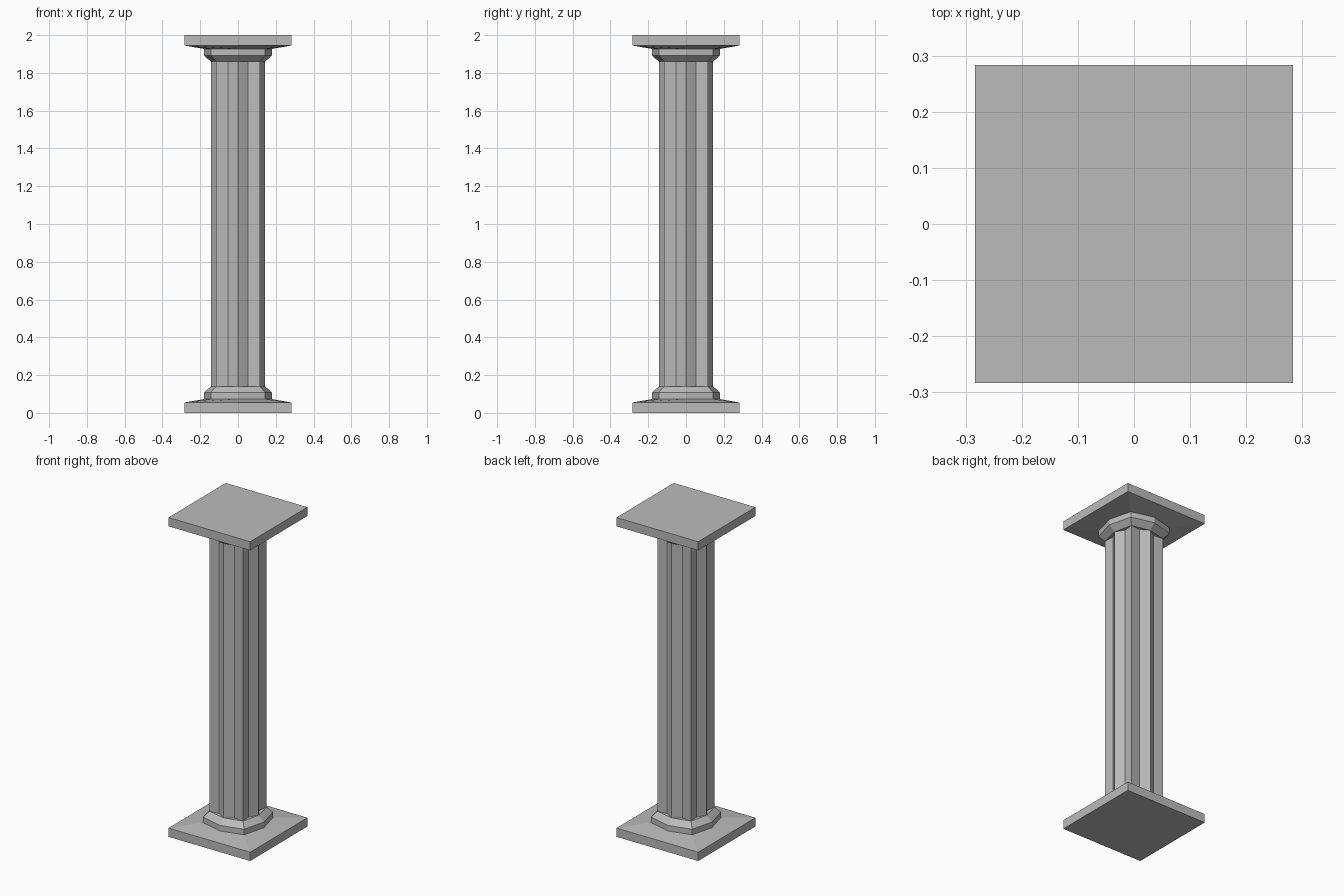
import bpy, bmesh

cube = bpy.data.objects.get("Cube")
if cube:
    bpy.data.objects.remove(cube, do_unlink=True)

stone = bpy.data.materials.new("grey_stone")
stone.use_nodes = True
grey = (0.5, 0.5, 0.5, 1)
stone.diffuse_color = grey
stone.node_tree.nodes["Principled BSDF"].inputs["Base Color"].default_value = grey


def ring(side, corner, groove=None):
    """Outline with four side points, four corners and optional grooves between them."""
    quarter = [(side, 0), (corner, corner)]
    if groove:
        deep, wide = groove
        quarter = [(side, 0), (deep, wide), (corner, corner), (wide, deep)]
    points = []
    for _ in range(4):
        points += quarter
        quarter = [(-y, x) for x, y in quarter]
    return points


def loft(name, levels, flip=False):
    """Stack outlines at given heights, bridge them and cap both ends."""
    bm = bmesh.new()
    rows = []
    for z, outline in levels:
        height = 2 - z if flip else z
        rows.append([bm.verts.new((x, y, height)) for x, y in outline])
    for low, high in zip(rows, rows[1:]):
        for i in range(len(low)):
            j = (i + 1) % len(low)
            bm.faces.new((low[i], low[j], high[j], high[i]))
    bm.faces.new(rows[0])
    bm.faces.new(rows[-1])
    bmesh.ops.recalc_face_normals(bm, faces=bm.faces)
    mesh = bpy.data.meshes.new(name)
    bm.to_mesh(mesh)
    bm.free()
    mesh.materials.append(stone)
    obj = bpy.data.objects.new(name, mesh)
    bpy.context.collection.objects.link(obj)
    return obj


# Square slab, shallow slope, eight-sided collar and chamfer
slab = ring(0.283, 0.283)
collar = ring(0.18, 0.143)
neck = ring(0.143, 0.116)
foot = [(0, slab), (0.055, slab), (0.073, collar), (0.108, collar), (0.141, neck)]
loft("base", foot)
loft("capital", foot, flip=True)

# Fluted shaft running between the two collars
star = ring(0.143, 0.116, (0.110, 0.053))
loft("shaft", [(0.135, star), (1.865, star)])
